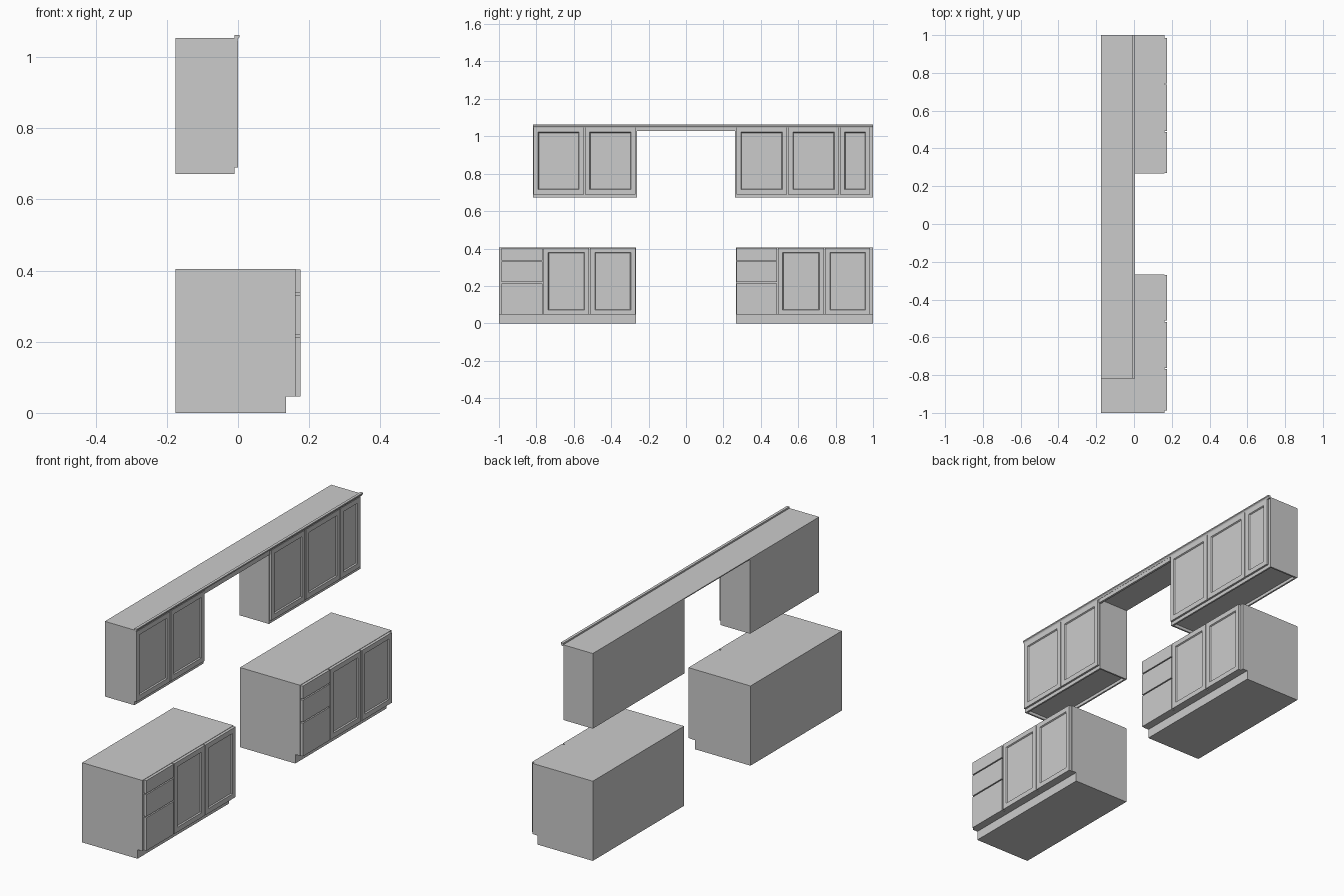
import bpy, bmesh

if "Cube" in bpy.data.objects:
    bpy.data.objects.remove(bpy.data.objects["Cube"])

grey = bpy.data.materials.new("cabinet grey")
grey.diffuse_color = (0.6, 0.6, 0.6, 1)
grey.use_nodes = True
grey.node_tree.nodes["Principled BSDF"].inputs["Base Color"].default_value = grey.diffuse_color

BACK = -0.176
GAP = 0.003


def finish(name, bm):
    bmesh.ops.recalc_face_normals(bm, faces=bm.faces)
    me = bpy.data.meshes.new(name)
    bm.to_mesh(me)
    bm.free()
    me.materials.append(grey)
    ob = bpy.data.objects.new(name, me)
    bpy.context.collection.objects.link(ob)
    return ob


def box_bm(x0, x1, y0, y1, z0, z1):
    bm = bmesh.new()
    bmesh.ops.create_cube(bm, size=1)
    for v in bm.verts:
        v.co.x = x1 if v.co.x > 0 else x0
        v.co.y = y1 if v.co.y > 0 else y0
        v.co.z = z1 if v.co.z > 0 else z0
    bm.normal_update()
    return bm


def box(name, *dims):
    return finish(name, box_bm(*dims))


def extrude_y(name, profile, y0, y1):
    bm = bmesh.new()
    f = bm.faces.new([bm.verts.new((x, y0, z)) for x, z in profile])
    ext = bmesh.ops.extrude_face_region(bm, geom=[f])
    verts = [g for g in ext["geom"] if isinstance(g, bmesh.types.BMVert)]
    bmesh.ops.translate(bm, verts=verts, vec=(0, y1 - y0, 0))
    return finish(name, bm)


def door(name, x0, x1, y0, y1, z0, z1):
    # slab with a frame and a recessed centre panel
    bm = box_bm(x0, x1, y0 + GAP, y1 - GAP, z0, z1)
    face = [f for f in bm.faces if f.normal.x > 0.9]
    bmesh.ops.inset_individual(bm, faces=face, thickness=0.035, depth=0)
    bmesh.ops.inset_individual(bm, faces=face, thickness=0.005, depth=-0.006)
    finish(name, bm)


# base cabinets: body with toe kick, three drawers, two doors
base_profile = [(BACK, 0), (0.135, 0), (0.135, 0.046), (0.162, 0.046),
                (0.162, 0.405), (BACK, 0.405)]
bases = {"left": (-1.0, -0.267, (-0.99, -0.765, -0.515, -0.267)),
         "right": (0.267, 1.0, (0.267, 0.489, 0.741, 0.988))}
for side, (y0, y1, cuts) in bases.items():
    extrude_y(f"{side}_base_cabinet", base_profile, y0, y1)
    levels = (0.046, 0.217, 0.334, 0.403)
    for i in range(3):
        box(f"{side}_drawer_{i + 1}", 0.162, 0.176, cuts[0] + GAP, cuts[1] - GAP,
            levels[i] + (GAP if i else 0), levels[i + 1] - (GAP if i < 2 else 0))
    for i in (1, 2):
        door(f"{side}_base_door_{i}", 0.162, 0.176, cuts[i], cuts[i + 1], 0.046, 0.403)

# wall cabinets: body with recessed underside, and doors
walls = {"left": (-0.818, -0.263, (-0.818, -0.543, -0.266)),
         "right": (0.263, 1.0, (0.266, 0.543, 0.821, 0.987))}
for side, (y0, y1, cuts) in walls.items():
    bm = box_bm(BACK, -0.01, y0, y1, 0.672, 1.049)
    bottom = [f for f in bm.faces if f.normal.z < -0.9]
    bmesh.ops.inset_individual(bm, faces=bottom, thickness=0.012, depth=0)
    ext = bmesh.ops.extrude_discrete_faces(bm, faces=bottom)
    bmesh.ops.translate(bm, verts=list(ext["faces"][0].verts), vec=(0, 0, 0.015))
    finish(f"{side}_wall_cabinet", bm)
    for i in range(len(cuts) - 1):
        door(f"{side}_wall_door_{i + 1}", -0.01, 0.0, cuts[i], cuts[i + 1], 0.69, 1.047)

# top board, bridge rail and crown moulding across both wall cabinets
box("top_board", BACK, -0.004, -0.818, 1.0, 1.049, 1.054)
box("bridge_rail", -0.014, -0.003, -0.263, 0.263, 1.028, 1.049)
extrude_y("crown_moulding", [(-0.01, 1.047), (-0.002, 1.047), (0.0, 1.052), (0.004, 1.056),
                             (0.004, 1.062), (-0.01, 1.062)], -0.818, 1.0)
